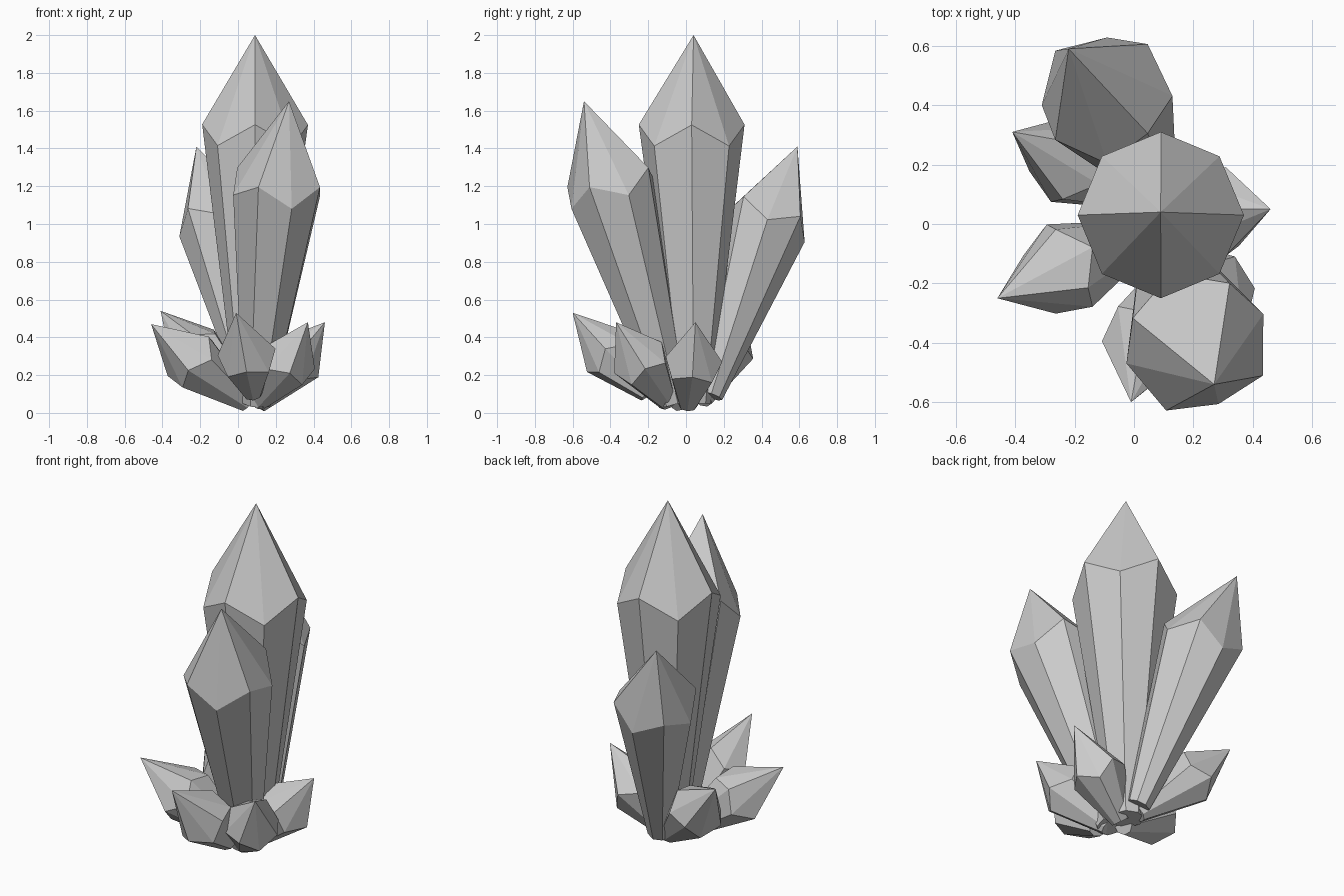
import bpy
import bmesh
import math
from mathutils import Vector

cube = bpy.data.objects.get("Cube")
if cube:
    bpy.data.objects.remove(cube, do_unlink=True)

crystal_grey = bpy.data.materials.new("crystal_grey")
crystal_grey.use_nodes = True
colour = (0.6, 0.6, 0.6, 1)
crystal_grey.diffuse_color = colour
crystal_grey.node_tree.nodes["Principled BSDF"].inputs["Base Color"].default_value = colour

SIDES = 8
ZIGZAG = 0.2  # shoulder corners alternate high and low along the axis


def crystal(name, base, shoulder, tip, base_radius, radius, twist):
    """Eight-sided shaft widening to a zigzag shoulder, closed by a point."""
    base, shoulder, tip = Vector(base), Vector(shoulder), Vector(tip)
    axis = (tip - base).normalized()
    side = Vector((1, 0, 0))
    side = (side - axis * side.dot(axis)).normalized()
    other = axis.cross(side)

    bm = bmesh.new()
    lower, upper = [], []
    for i in range(SIDES):
        angle = math.radians(twist) + math.tau * i / SIDES
        out = side * math.cos(angle) + other * math.sin(angle)
        lift = axis * radius * ZIGZAG * (1 if i % 2 == 0 else -1)
        lower.append(bm.verts.new(base + out * base_radius))
        upper.append(bm.verts.new(shoulder + out * radius + lift))
    point = bm.verts.new(tip)
    for i in range(SIDES):
        j = (i + 1) % SIDES
        bm.faces.new((lower[i], lower[j], upper[j], upper[i]))
        bm.faces.new((upper[i], upper[j], point))
    bm.faces.new(list(reversed(lower)))
    bmesh.ops.recalc_face_normals(bm, faces=bm.faces)

    mesh = bpy.data.meshes.new(name)
    bm.to_mesh(mesh)
    bm.free()
    mesh.materials.append(crystal_grey)
    obj = bpy.data.objects.new(name, mesh)
    bpy.context.collection.objects.link(obj)
    return obj


# Three tall crystals
crystal("main_crystal", (0.08, 0.04, 0.05), (0.09, 0.03, 1.47), (0.09, 0.04, 2.0),
        0.09, 0.28, 0)
crystal("tall_front_crystal", (0.1, -0.07, 0.05), (0.21, -0.4, 1.2), (0.27, -0.54, 1.65),
        0.08, 0.245, -26)
crystal("tall_back_crystal", (0.08, 0.13, 0.09), (-0.1, 0.43, 1.02), (-0.22, 0.59, 1.41),
        0.065, 0.225, 45)

# Ring of short crystals around the foot
crystal("short_right_front_crystal", (0.05, -0.03, 0.05), (-0.24, -0.15, 0.28),
        (-0.46, -0.25, 0.47), 0.05, 0.16, 0)
crystal("short_right_back_crystal", (0.05, 0.09, 0.07), (-0.22, 0.21, 0.33),
        (-0.41, 0.31, 0.54), 0.05, 0.15, 0)
crystal("short_front_crystal", (0.08, -0.2, 0.1), (0.05, -0.39, 0.3),
        (-0.01, -0.6, 0.53), 0.05, 0.155, 0)
crystal("short_left_front_crystal", (0.1, -0.09, 0.05), (0.26, -0.24, 0.27),
        (0.37, -0.37, 0.48), 0.05, 0.15, 0)
crystal("short_left_crystal", (0.1, 0.01, 0.04), (0.29, 0.04, 0.26),
        (0.46, 0.05, 0.48), 0.05, 0.15, 0)
